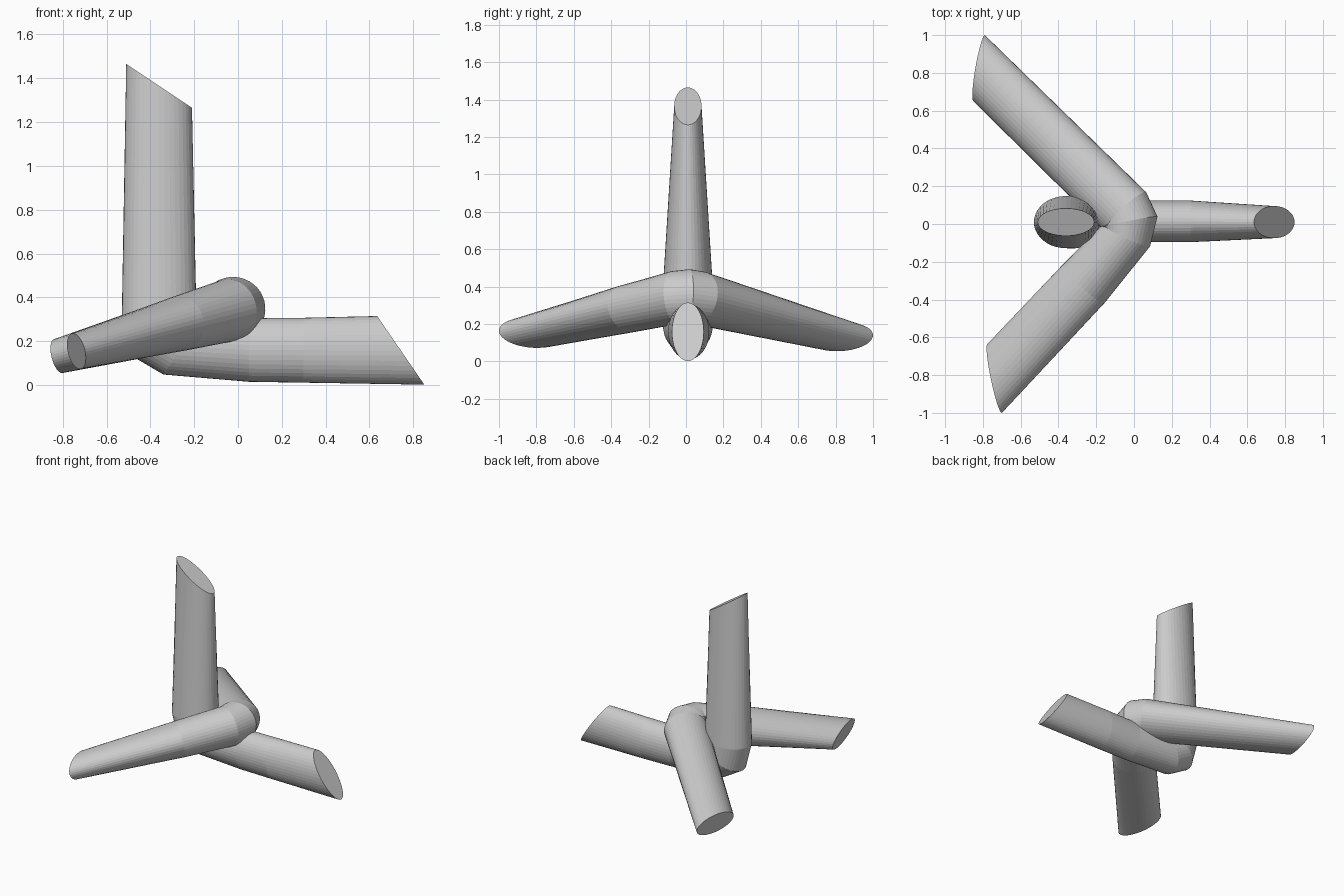
import bpy, bmesh, math
from mathutils import Vector

if "Cube" in bpy.data.objects:
    bpy.data.objects.remove(bpy.data.objects["Cube"])

SIDES = 40
mat = bpy.data.materials.new("light grey")
mat.diffuse_color = (0.6, 0.6, 0.6, 1)
mat.use_nodes = True
mat.node_tree.nodes["Principled BSDF"].inputs["Base Color"].default_value = mat.diffuse_color


def tube(name, rings):
    """Loft capped elliptical rings given as (outer point, inner point, half depth vector)."""
    bm = bmesh.new()
    loops = []
    for outer, inner, depth in rings:
        o, i, b = Vector(outer), Vector(inner), Vector(depth)
        c, a = (o + i) / 2, (o - i) / 2
        loops.append([bm.verts.new(c + a * math.cos(t) + b * math.sin(t))
                      for t in (2 * math.pi * k / SIDES for k in range(SIDES))])
    for p, q in zip(loops, loops[1:]):
        for k in range(SIDES):
            n = (k + 1) % SIDES
            bm.faces.new((p[k], p[n], q[n], q[k]))
    bm.faces.new(loops[0])
    bm.faces.new(loops[-1])
    bmesh.ops.recalc_face_normals(bm, faces=bm.faces[:])
    me = bpy.data.meshes.new(name)
    bm.to_mesh(me)
    bm.free()
    me.materials.append(mat)
    ob = bpy.data.objects.new(name, me)
    bpy.context.collection.objects.link(ob)
    return ob


# upright elbow: lies in the xz plane; (outer x, z, inner x, z, centre y, half depth)
upright = [
    (-0.51, 1.465, -0.21, 1.265, 0.01, 0.073),
    (-0.53, 0.32, -0.19, 0.335, 0.01, 0.138),
    (-0.48, 0.13, -0.185, 0.315, 0.01, 0.14),
    (-0.34, 0.048, -0.17, 0.305, 0.01, 0.13),
    (0.05, 0.015, 0.05, 0.305, 0.014, 0.11),
    (0.30, 0.011, 0.30, 0.307, 0.014, 0.11),
    (0.85, 0.002, 0.635, 0.315, 0.01, 0.085),
]
tube("upright_elbow", [((ox, y, oz), (ix, y, iz), (0, d, 0))
                       for ox, oz, ix, iz, y, d in upright])

# tilted elbow: lies in a sloping plane; (outer x, y, inner x, y, half depth)
tilted = [
    (-0.79, 1.0, -0.85, 0.65, 0.077),
    (0.06, 0.17, -0.15, -0.04, 0.138),
    (0.12, 0.04, -0.17, -0.02, 0.143),
    (0.08, -0.12, -0.16, 0.0, 0.138),
    (-0.16, -0.42, -0.37, -0.21, 0.122),
    (-0.70, -1.0, -0.775, -0.635, 0.081),
]
slope = lambda x: 0.352 + 0.268 * x
tube("tilted_elbow", [((ox, oy, slope(ox)), (ix, iy, slope(ix)), (-0.26 * d, 0, d))
                      for ox, oy, ix, iy, d in tilted])
